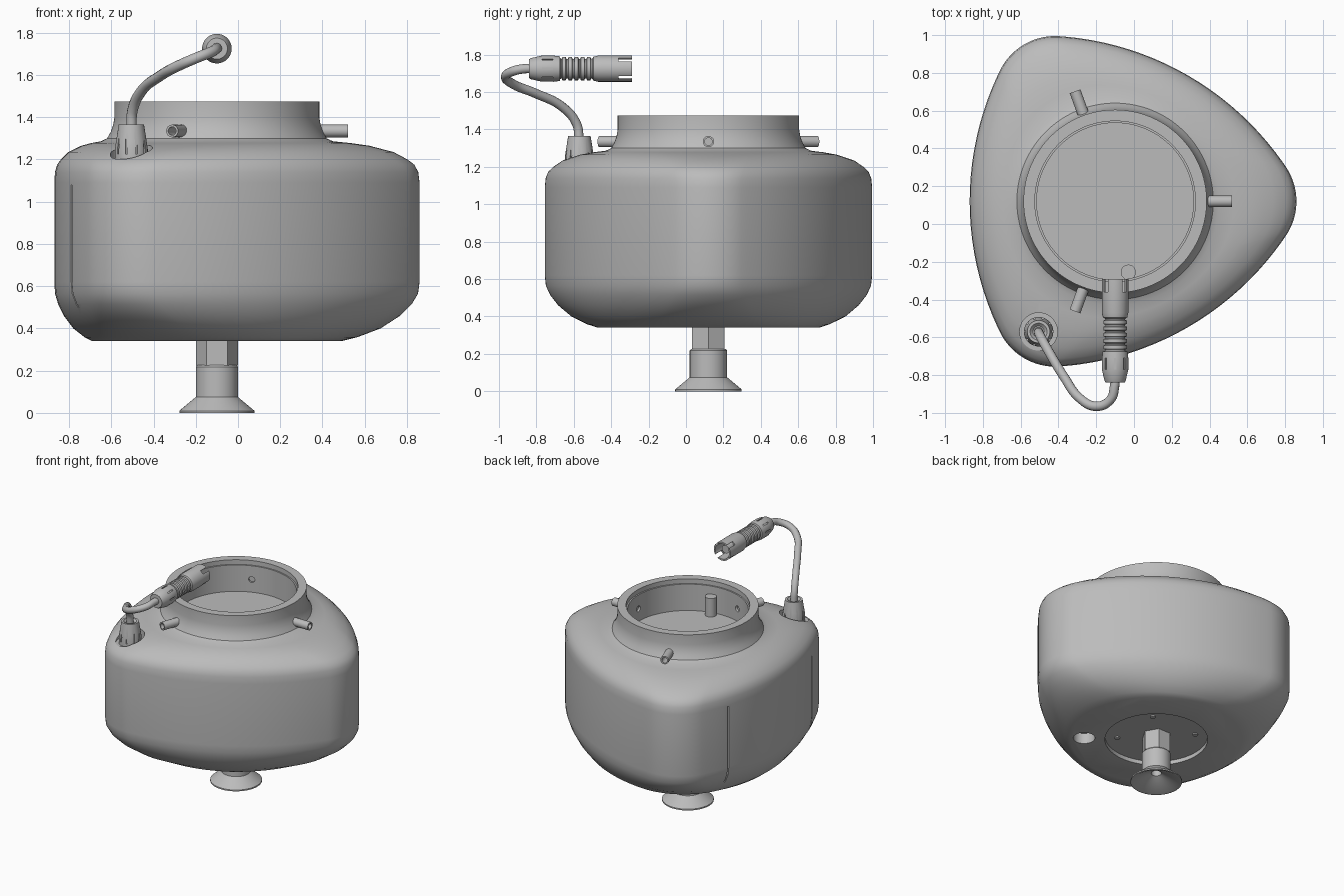
import bpy, bmesh, math
from mathutils import Vector, Matrix

cube = bpy.data.objects.get("Cube")
if cube:
    bpy.data.objects.remove(cube, do_unlink=True)

grey = bpy.data.materials.new("plain_grey")
grey.use_nodes = True
grey.diffuse_color = (0.5, 0.5, 0.5, 1)
grey.node_tree.nodes["Principled BSDF"].inputs["Base Color"].default_value = (0.5, 0.5, 0.5, 1)

CX, CY = -0.10, 0.12
TAU = math.tau


def direction(a):
    return Vector((math.cos(a), math.sin(a), 0))


def loft(name, rings, matrix=Matrix()):
    """Skin a stack of point rings and cap both ends."""
    bm = bmesh.new()
    loops = [[bm.verts.new(p) for p in ring] for ring in rings]
    n = len(loops[0])
    for a, b in zip(loops, loops[1:]):
        for i in range(n):
            j = (i + 1) % n
            bm.faces.new((a[i], a[j], b[j], b[i]))
    bm.faces.new(loops[0])
    bm.faces.new(loops[-1])
    bmesh.ops.recalc_face_normals(bm, faces=bm.faces[:])
    mesh = bpy.data.meshes.new(name)
    bm.to_mesh(mesh)
    bm.free()
    mesh.transform(matrix)
    mesh.materials.append(grey)
    obj = bpy.data.objects.new(name, mesh)
    bpy.context.collection.objects.link(obj)
    return obj


def lathe(name, profile, matrix=Matrix(), sides=48):
    rings = [[direction(TAU * i / sides) * r + Vector((0, 0, z)) for i in range(sides)]
             for r, z in profile]
    return loft(name, rings, matrix)


def box(size, matrix):
    x, y, z = (s / 2 for s in size)
    corners = [(-x, -y), (x, -y), (x, y), (-x, y)]
    return loft("cutter", [[Vector((*c, h)) for c in corners] for h in (-z, z)], matrix)


def select(obj):
    bpy.ops.object.select_all(action="DESELECT")
    obj.select_set(True)
    bpy.context.view_layer.objects.active = obj


def cut(obj, cutters):
    select(obj)
    for c in cutters:
        c.hide_render = True
        mod = obj.modifiers.new("cut", "BOOLEAN")
        mod.operation, mod.solver, mod.object = "DIFFERENCE", "EXACT", c
        bpy.ops.object.modifier_apply(modifier=mod.name)
        bpy.data.objects.remove(c, do_unlink=True)


def smooth(obj, angle=30):
    select(obj)
    bpy.ops.object.shade_smooth_by_angle(angle=math.radians(angle))


def at(x, y, z=0):
    return Matrix.Translation((x, y, z))


def spin(a):
    return Matrix.Rotation(a, 4, "Z")


def outline(a):
    """Rounded triangle: tight arcs at three corners, wide arcs between them."""
    corner = round(a / (TAU / 3)) * TAU / 3
    if abs(a - corner) < math.radians(34):
        return direction(corner) * 0.634 + direction(a) * 0.326
    side = math.floor(a / (TAU / 3)) * TAU / 3 + TAU / 6
    return direction(a) * 1.577 - direction(side) * 0.807


# Main housing: blend from round base to rounded triangle to round neck
N = 144
lower = [(0, .34), (.2, .358), (.5, .40), (.75, .46), (.9, .515), (.98, .565), (1, .62)]
upper = [(1, 1.09), (.985, 1.14), (.94, 1.175), (.86, 1.20), (.7, 1.235),
         (.42, 1.265), (.2, 1.278), (0, 1.286)]
neck = [(.52, 1.30), (.503, 1.33), (.491, 1.365), (.485, 1.40), (.485, 1.475),
        (.425, 1.475), (.425, 1.44), (.415, 1.44), (.415, 1.24)]
angles = [TAU * i / N for i in range(N)]
rings = []
for table, core in ((lower, 0.59), (upper, 0.55)):
    for f, z in table:
        rings.append([outline(a) * f + direction(a) * core * (1 - f) + Vector((0, 0, z))
                      for a in angles])
rings += [[direction(a) * r + Vector((0, 0, z)) for a in angles] for r, z in neck]
housing = loft("housing", rings, at(CX, CY))

GX, GY = -0.505, -0.57
tube_frames = [at(CX, CY, 1.335) @ spin(math.radians(a)) @ Matrix.Rotation(TAU / 4, 4, "Y")
               for a in (0, 110, 250)]
cutters = [lathe("cutter", [(.355, .2), (.355, .37)], at(CX, CY)),
           lathe("cutter", [(.075, .2), (.075, .42)], at(.295, -.185)),
           lathe("cutter", [(.1, 1.2), (.1, 1.5)], at(GX, GY))]
cutters += [lathe("cutter", [(.022, .35), (.022, .53)], m, 24) for m in tube_frames]
# Seams of the side panel
cutters += [box((.14, .01, .58), at(CX - .69, CY + s * .5, .79)) for s in (-1, 1)]
cut(housing, cutters)
smooth(housing)

# Side tubes with open bores
for i, m in enumerate(tube_frames):
    smooth(lathe(f"side_tube_{i + 1}",
                 [(.022, .43), (.03, .43), (.03, .62), (.02, .62), (.02, .44)], m, 24))

# Post inside the neck
smooth(lathe("inner_post", [(.04, 1.235), (.04, 1.38)], at(-.03, -.255), 24))

# Screws on the base plate
for i in range(4):
    p = direction(TAU * (i + .5) / 4) * .27
    smooth(lathe(f"base_screw_{i + 1}", [(.018, .38), (.018, .36)], at(CX + p.x, CY + p.y), 16))

# Stem and suction cup
lathe("hex_stem", [(.1, .38), (.1, .225)], at(CX, CY), 6)
smooth(lathe("suction_cup", [(.035, .12), (.035, .07), (.165, 0), (.178, 0), (.178, .01),
                             (.1, .075), (.092, .08), (.092, .215), (.098, .225)][:6]
             + [(.1, .218), (.093, .226)], at(CX, CY)))

# Cable gland with grip slots
gland = lathe("cable_gland", [(.078, 1.19), (.078, 1.25), (.072, 1.29), (.06, 1.365),
                              (.045, 1.365), (.03, 1.35)], at(GX, GY))
cut(gland, [box((.02, .01, .09), at(GX, GY, 1.27) @ spin(TAU * i / 10) @ at(.08, 0))
            for i in range(10)])
smooth(gland)

# Cable swept along a smooth path
path = [(GX, GY, 1.34), (-.5, -.585, 1.43), (-.46, -.66, 1.52), (-.37, -.81, 1.595),
        (-.29, -.92, 1.64), (-.2, -.965, 1.68), (-.125, -.93, 1.71), (-.103, -.86, 1.725),
        (-.1, -.80, 1.725)]
curve = bpy.data.curves.new("cable", "CURVE")
curve.dimensions, curve.bevel_depth, curve.bevel_resolution = "3D", .025, 4
curve.resolution_u, curve.use_fill_caps = 8, True
spline = curve.splines.new("BEZIER")
spline.bezier_points.add(len(path) - 1)
for point, co in zip(spline.bezier_points, path):
    point.co = co
    point.handle_left_type = point.handle_right_type = "AUTO"
cable = bpy.data.objects.new("cable", curve)
curve.materials.append(grey)
bpy.context.collection.objects.link(cable)
select(cable)
bpy.ops.object.convert(target="MESH")
smooth(bpy.context.view_layer.objects.active, 60)

# Plug: tapered grip, ribbed waist and hollow socket, lying along y
plug_frame = at(-.1, -.84, 1.725) @ Matrix.Rotation(-TAU / 4, 4, "X")
profile = [(.05, 0), (.056, .01), (.07, .07), (.07, .13), (.066, .165), (.055, .168)]
for i in range(5):
    z = .175 + i * .033
    profile += [(.052, z), (.062, z + .004), (.062, z + .022), (.052, z + .026)]
profile += [(.055, .34), (.064, .345), (.07, .37), (.07, .55), (.058, .55), (.058, .43)]
plug = lathe("cable_plug", profile, plug_frame)
slots = []
for i in range(8):
    slots.append(box((.014, .01, .06), plug_frame @ spin(TAU * i / 8) @ at(.069, 0, .1)))
for i in range(4):
    slots.append(box((.05, .028, .1),
                     plug_frame @ spin(TAU * (i + .5) / 4) @ at(.075, 0, .53)))
cut(plug, slots)
smooth(plug)
smooth(lathe("plug_core", [(.03, .42), (.03, .51)], plug_frame, 24))
